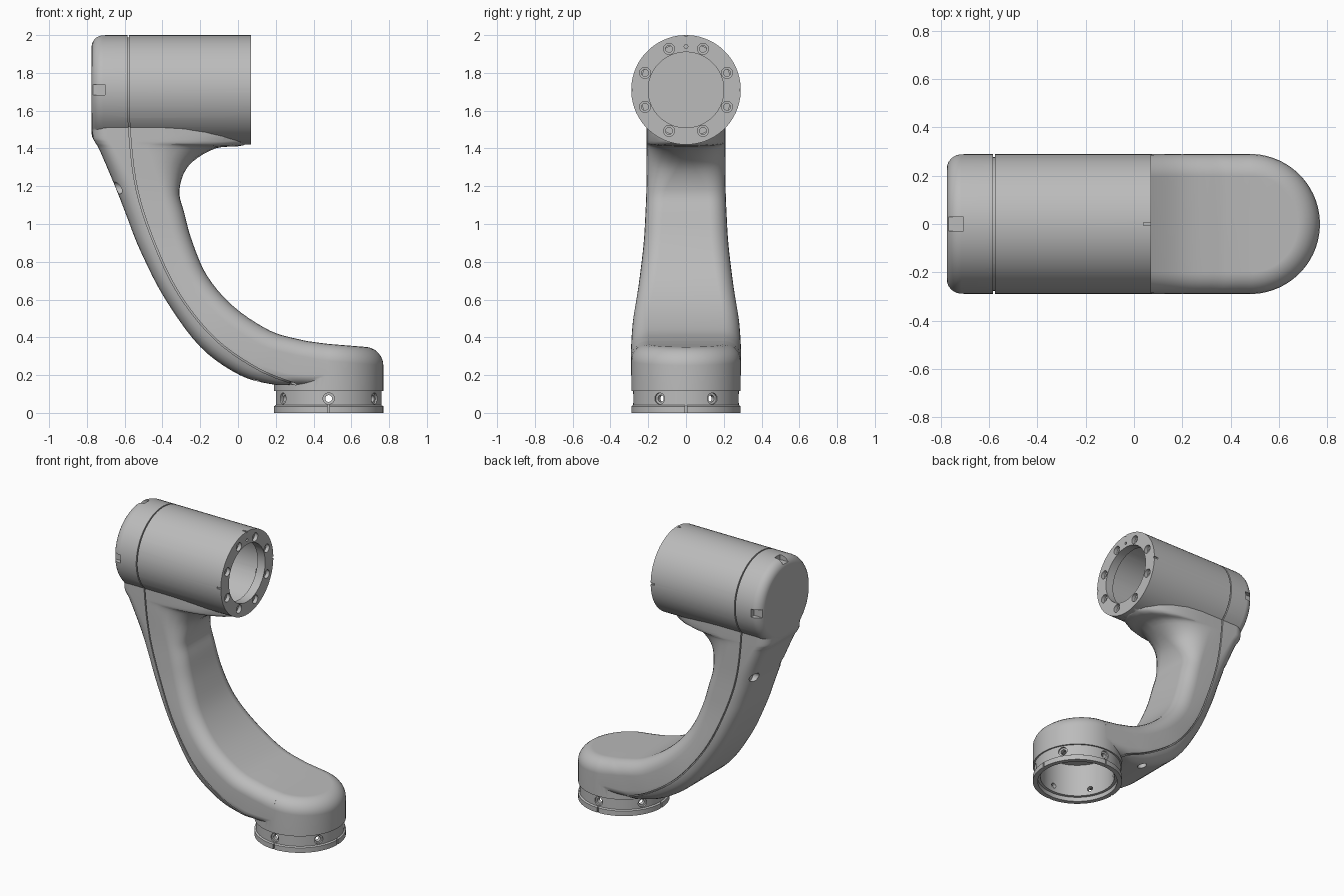
import bpy, bmesh, math
from mathutils import Vector, Matrix

cube = bpy.data.objects.get("Cube")
if cube:
    bpy.data.objects.remove(cube, do_unlink=True)

HEAD_Z, BASE_X, R = 1.71, 0.48, 0.29
INSET = 0.012

grey = bpy.data.materials.new("satin_grey")
grey.use_nodes = True
grey.diffuse_color = (0.5, 0.5, 0.5, 1)
grey.node_tree.nodes["Principled BSDF"].inputs["Base Color"].default_value = (0.5, 0.5, 0.5, 1)


def loft(name, rings):
    """Closed solid skinned over equal rings of points."""
    bm = bmesh.new()
    rows = [[bm.verts.new(p) for p in ring] for ring in rings]
    n = len(rows[0])
    for a, b in zip(rows, rows[1:]):
        for k in range(n):
            bm.faces.new((a[k], a[(k + 1) % n], b[(k + 1) % n], b[k]))
    bm.faces.new(rows[0])
    bm.faces.new(rows[-1])
    bmesh.ops.recalc_face_normals(bm, faces=bm.faces)
    mesh = bpy.data.meshes.new(name)
    bm.to_mesh(mesh)
    bm.free()
    obj = bpy.data.objects.new(name, mesh)
    bpy.context.collection.objects.link(obj)
    return obj


def lathe(name, profile, origin, axis, n=64):
    """Solid of revolution from (radius, height) pairs."""
    frame = Matrix.Translation(origin) @ Vector(axis).to_track_quat('Z', 'Y').to_matrix().to_4x4()
    turn = [2 * math.pi * (k + 0.5) / n for k in range(n)]
    return loft(name, [[frame @ Vector((r * math.cos(t), r * math.sin(t), h)) for t in turn]
                       for r, h in profile])


def box(name, low, high):
    return loft(name, [[(low[0], low[1], z), (high[0], low[1], z),
                        (high[0], high[1], z), (low[0], high[1], z)] for z in (low[2], high[2])])


def boolean(obj, other, op='DIFFERENCE'):
    """Bake a boolean into obj and discard the other solid."""
    mod = obj.modifiers.new("boolean", 'BOOLEAN')
    mod.operation, mod.object, mod.solver = op, other, 'EXACT'
    graph = bpy.context.evaluated_depsgraph_get()
    mesh = bpy.data.meshes.new_from_object(obj.evaluated_get(graph))
    obj.modifiers.clear()
    obj.data = mesh
    bpy.data.objects.remove(other, do_unlink=True)


def smooth_path(points, steps=5):
    """Catmull-Rom interpolation of tuples of any length."""
    pts = [points[0]] + list(points) + [points[-1]]
    out = []
    for a, b, c, d in zip(pts, pts[1:], pts[2:], pts[3:]):
        for s in range(steps):
            t = s / steps
            out.append([q + t / 2 * (r - p + t * (2 * p - 5 * q + 4 * r - w + t * (3 * (q - r) + w - p)))
                        for p, q, r, w in zip(a, b, c, d)])
    return out + [list(points[-1])]


# Arm sections: outer x, z, inner x, z, half width, outer radius, inner radius along and across
ARM = smooth_path([
    (-.77, 1.6, .03, 1.6, .21, .08, .45, .2),
    (-.77, 1.47, .05, 1.43, .21, .08, .45, .2),
    (-.755, 1.43, -.12, 1.4, .21, .08, .36, .2),
    (-.73, 1.385, -.26, 1.31, .21, .09, .2, .17),
    (-.645, 1.185, -.31, 1.18, .21, .1, .1, .1),
    (-.585, 1.03, -.285, 1.06, .215, .1, .09, .09),
    (-.52, .865, -.24, .9, .225, .1, .09, .09),
    (-.39, .61, -.16, .72, .25, .1, .09, .09),
    (-.2, .35, -.02, .56, .28, .1, .09, .09),
    (.01, .2, .17, .435, .29, .1, .09, .09),
    (.19, .15, .33, .388, .29, .08, .09, .09),
    (.3, .15, .41, .374, .29, .06, .09, .09),
    (.48, .15, .48, .365, .29, .05, .09, .09)])


def arm_ring(s, inset):
    ox, oz, ix, iz, width, ro, ri, rw = s
    outer, inner = Vector((ox, 0, oz)), Vector((ix, 0, iz))
    u = (inner - outer).normalized()
    length = (inner - outer).length - 2 * inset
    width -= inset
    rw = min(rw, width * 0.95)
    angles = [k * math.pi / 12 for k in range(7)]
    half = [(ro - ro * math.cos(a), width - ro + ro * math.sin(a)) for a in angles]
    half += [(length - ri + ri * math.sin(a), width - rw + rw * math.cos(a)) for a in angles]
    ring = half + [(d, -y) for d, y in reversed(half)]
    return [outer + u * (d + inset) + Vector((0, y, 0)) for d, y in ring]


def arm(name, inset=0):
    return loft(name, [arm_ring(s, inset) for s in ARM])


def rounded(r, top, radius, steps=6):
    """Rounded shoulder ending a lathe profile."""
    return [(r - radius + radius * math.cos(a), top - radius + radius * math.sin(a))
            for a in (k * math.pi / 2 / steps for k in range(steps + 1))]


head_at, base_at = Vector((0, 0, HEAD_Z)), Vector((BASE_X, 0, 0))

# Housing: curved arm, horizontal head and rounded foot
housing = arm("arm_housing")
boolean(housing, lathe("head", [(R, -.07)] + rounded(R, .775, .06), head_at, (-1, 0, 0)), 'UNION')
foot = lathe("foot", [(R, .115)] + rounded(R, .365, .09), base_at, (0, 0, 1))
for v in foot.data.vertices:
    if v.co.z > 0.2:
        v.co.z -= (v.co.x - BASE_X) * 0.08
boolean(housing, foot, 'UNION')

# Seam groove between the rear cover and the arm
seam = smooth_path([(-.58, 2.1), (-.58, 1.8), (-.575, 1.5), (-.535, 1.18), (-.44, .89),
                    (-.31, .625), (-.12, .39), (.11, .23), (.31, .15)])
strip = []
for k, (x, z) in enumerate(seam):
    a, b = seam[max(k - 1, 0)], seam[min(k + 1, len(seam) - 1)]
    n = Vector((b[1] - a[1], 0, a[0] - b[0])).normalized() * 0.004
    p, side = Vector((x, 0, z)), Vector((0, 0.4, 0))
    strip.append([p - n - side, p + n - side, p + n + side, p - n + side])
groove = loft("groove", strip)
boolean(groove, arm("arm_core", INSET))
boolean(groove, lathe("head_core", [(R - INSET, -1), (R - INSET, 1)], head_at, (1, 0, 0)))
boolean(groove, lathe("foot_core", [(R - INSET, 0), (R - INSET, .34)], base_at, (0, 0, 1)))
boolean(housing, groove)

# Head bore with a retaining lip, and the foot bore
boolean(housing, lathe("head_bore", [(.2, .1), (.2, .01), (.245, .009), (.245, -.715)], head_at, (1, 0, 0)))
boolean(housing, lathe("foot_bore", [(.24, 0), (.24, .26)], base_at, (0, 0, 1)))

# Bolt holes and locating pin hole in the head ring
for k in range(8):
    a = math.pi / 8 + k * math.pi / 4
    at = head_at + Vector((0, math.cos(a), math.sin(a))) * 0.235
    boolean(housing, lathe("bolt_hole", [(.029, .1), (.029, .045), (.018, .044), (.018, -.02)],
                           at, (1, 0, 0), 20))
boolean(housing, lathe("pin_hole", [(.01, .1), (.01, .04)], head_at + Vector((0, 0, .23)), (1, 0, 0), 12))

# Cover notches and alignment marks, at the top and both sides of the head
for turn in (0, 90, -90):
    for low, high in (((-.82, -.028, .255), (-.705, .028, .32)),
                      ((.04, -.006, .282), (.1, .006, .31))):
        notch = box("notch", low, high)
        notch.data.transform(Matrix.Translation(head_at) @ Matrix.Rotation(math.radians(turn), 4, 'X'))
        boolean(housing, notch)

# Screw access holes in the cover
for side in (-1, 1):
    boolean(housing, lathe("upper_access", [(.032, -.85), (.032, -.6)],
                           (0, side * .15, 1.19), (1, 0, 0), 20))
    boolean(housing, lathe("lower_access", [(.03, .05), (.03, .225)],
                           (.1, side * .2, 0), (0, 0, 1), 20))

# Mounting collar under the foot
collar = lathe("mounting_collar", [(R, 0), (R, .035), (.28, .041), (.28, .117)], base_at, (0, 0, 1))
boolean(collar, lathe("collar_bore", [(.258, -.1), (.258, .03), (.24, .031), (.24, .2)], base_at, (0, 0, 1)))
for k in range(6):
    a = math.pi / 6 + k * math.pi / 3
    boolean(collar, lathe("side_hole", [(.03, .32), (.03, .268), (.018, .267), (.018, .2)],
                          base_at + Vector((0, 0, .076)), (math.cos(a), math.sin(a), 0), 20))
for k in range(4):
    mark = box("mark", (.28, -.005, -.02), (.32, .005, .05))
    mark.data.transform(Matrix.Translation(base_at) @ Matrix.Rotation(k * math.pi / 2, 4, 'Z'))
    boolean(collar, mark)

# Material and shading
for obj in (housing, collar):
    obj.data.materials.clear()
    obj.data.materials.append(grey)
    bpy.ops.object.select_all(action='DESELECT')
    obj.select_set(True)
    bpy.context.view_layer.objects.active = obj
    bpy.ops.object.shade_smooth_by_angle(angle=math.radians(32))
    weighted = obj.modifiers.new("weighted_normals", 'WEIGHTED_NORMAL')
    weighted.keep_sharp = True
